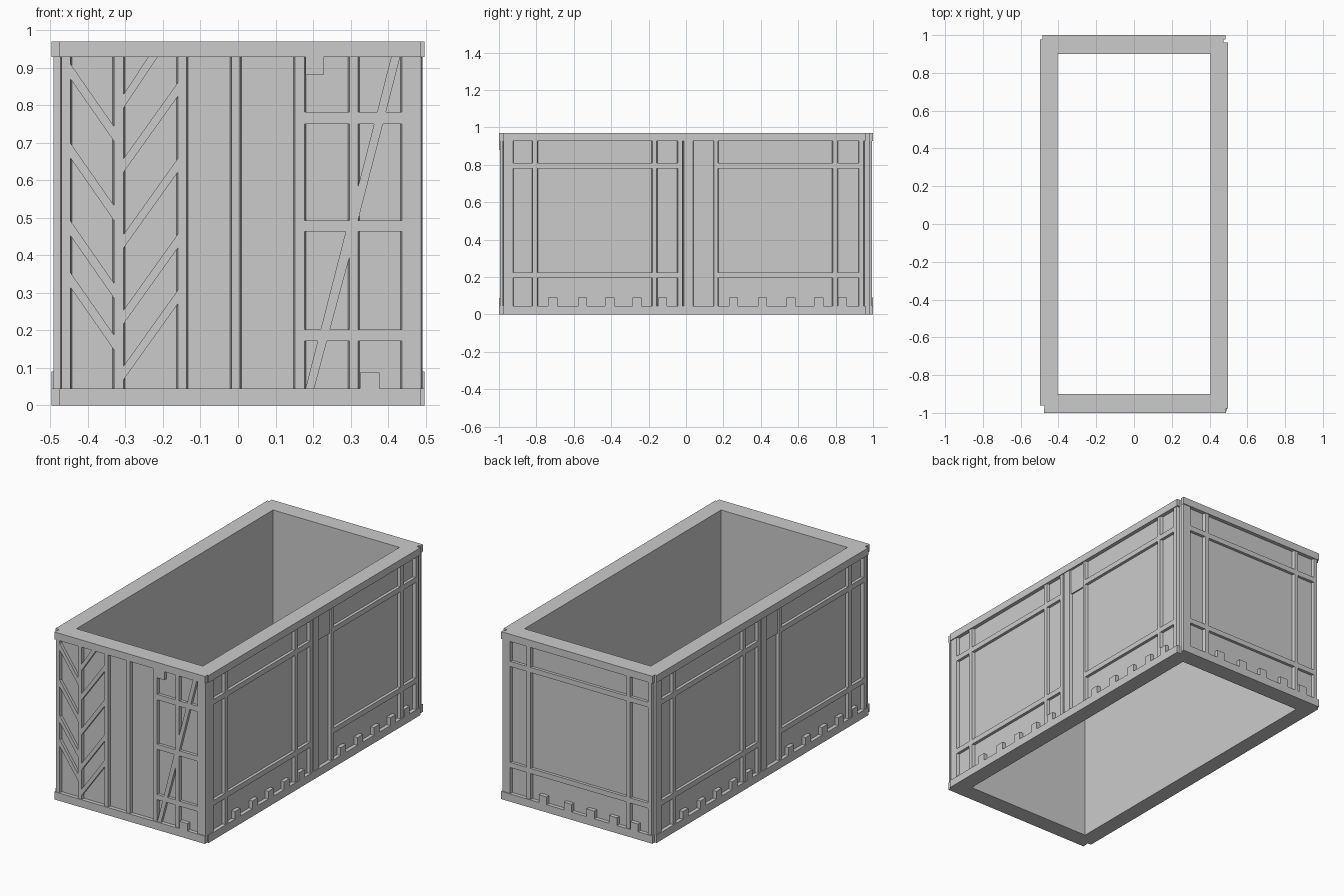
import bpy, bmesh, math
from mathutils import Matrix, Vector

if "Cube" in bpy.data.objects:
    bpy.data.objects.remove(bpy.data.objects["Cube"], do_unlink=True)

mat = bpy.data.materials.new("plain_grey")
mat.use_nodes = True
GREY = (0.6, 0.6, 0.6, 1.0)
mat.diffuse_color = GREY
bsdf = mat.node_tree.nodes["Principled BSDF"]
bsdf.inputs["Base Color"].default_value = GREY
bsdf.inputs["Roughness"].default_value = 0.8

HEIGHT, LOW, HIGH = 0.97, 0.045, 0.928    # total height, rail edges
PANEL, RIB = -0.022, -0.005               # depths measured inward from the rail face


def finish(bm, name):
    bmesh.ops.recalc_face_normals(bm, faces=bm.faces)
    mesh = bpy.data.meshes.new(name)
    bm.to_mesh(mesh)
    bm.free()
    mesh.materials.append(mat)
    obj = bpy.data.objects.new(name, mesh)
    bpy.context.collection.objects.link(obj)
    return obj


def prism(bm, outline, d0, d1, draft=0.0):
    """Extrude an (s, z) outline outward from depth d0 to d1, with drafted sides."""
    mid = sum(p[0] for p in outline) / len(outline)
    back = [bm.verts.new((s + math.copysign(draft, s - mid), -d0, z)) for s, z in outline]
    front = [bm.verts.new((s, -d1, z)) for s, z in outline]
    bm.faces.new(back)
    bm.faces.new(front)
    for i in range(len(outline)):
        j = (i + 1) % len(outline)
        bm.faces.new((back[i], back[j], front[j], front[i]))


def rect(s0, s1, z0, z1):
    return [(s0, z0), (s1, z0), (s1, z1), (s0, z1)]


def wall_part(name, turn, offset, outlines, d0, d1, draft=0.0):
    """One object holding all outlines on the wall facing the given direction."""
    bm = bmesh.new()
    for o in outlines:
        prism(bm, o, d0, d1, draft)
    place = Matrix.Rotation(math.radians(turn), 4, 'Z') @ Matrix.Translation((0, -offset, 0))
    bm.transform(place)
    return finish(bm, name)


def wall(name, turn, offset, span, ribs, bars, blocks):
    s0, s1 = span
    rails = [rect(s0, s1, 0, LOW), rect(s0, s1, HIGH, HEIGHT)]
    wall_part(name + "_rails", turn, offset, rails, PANEL, 0)
    wall_part(name + "_ribs", turn, offset, [rect(a, b, LOW, HIGH) for a, b in ribs],
              PANEL, RIB, 0.004)
    wall_part(name + "_braces", turn, offset, bars, PANEL, RIB)
    wall_part(name + "_blocks", turn, offset, blocks, PANEL, 0)


def cross_bars(ribs, bays, heights):
    """Horizontal bars filling the chosen bays between neighbouring ribs."""
    return [rect(ribs[i][1], ribs[i + 1][0], z0, z1) for i in bays for z0, z1 in heights]


# Hollow wall core, open at top and bottom
bm = bmesh.new()
outer, inner = (0.475, 0.978), (0.405, 0.9)
rings = []
for hx, hy in (outer, inner):
    for z in (0, HEIGHT):
        rings.append([bm.verts.new((sx * hx, sy * hy, z))
                      for sx, sy in ((-1, -1), (1, -1), (1, 1), (-1, 1))])
ob, ot, ib, it = rings
for a, b in ((ob, ot), (ib, it), (ob, ib), (ot, it)):
    for i in range(4):
        j = (i + 1) % 4
        bm.faces.new((a[i], a[j], b[j], b[i]))
finish(bm, "wall_core")

# Long side walls, the same layout turned half round
side_ribs = [(-0.975, -0.925), (-0.82, -0.795), (-0.18, -0.157), (-0.043, -0.02),
             (-0.012, 0.037), (0.15, 0.17), (0.785, 0.81), (0.925, 0.95)]
BAR_Z = [(0.195, 0.225), (0.78, 0.81)]
first_blocks = [-0.713, -0.553, -0.407, -0.262, -0.126]
second_blocks = [0.254, 0.409, 0.561, 0.709, 0.837]


def block_row(centres):
    return [rect(c - 0.025, c + 0.025, LOW, 0.09) for c in centres]


for name, turn in (("right_side", 90), ("left_side", 270)):
    wall(name, turn, 0.497, (-0.978, 0.96), side_ribs,
         cross_bars(side_ribs, (0, 1, 2, 5, 6), BAR_Z), block_row(first_blocks + second_blocks))
    # Shallow plate at the top of the narrow middle bay
    wall_part(name + "_middle_plate", turn, 0.497, [rect(0.037, 0.15, 0.78, HIGH)],
              PANEL, PANEL + 0.008)

# Back wall repeats one half of the side layout
SHIFT = 0.495
back_ribs = [(a + SHIFT, b + SHIFT) for a, b in side_ribs[:4]]
wall("back", 180, 1.0, (-0.484, 0.484), back_ribs,
     cross_bars(back_ribs, (0, 1, 2), BAR_Z), block_row([c + SHIFT for c in first_blocks]))

# Front wall with diagonal bracing
front_ribs = [(-0.47, -0.447), (-0.33, -0.305), (-0.16, -0.137), (-0.017, 0.005),
              (0.152, 0.177), (0.297, 0.32), (0.437, 0.488)]
braces = cross_bars(front_ribs, (4, 5), [(0.172, 0.202), (0.463, 0.493), (0.75, 0.782)])


def slant(s0, s1, z0, z1, width):
    return [(s0, z0 - width), (s1, z1 - width), (s1, z1), (s0, z0)]


# Falling braces, then rising braces
braces += [slant(-0.447, -0.33, z, z - 0.168, 0.04) for z in (0.911, 0.70, 0.493, 0.355)]
braces += [slant(-0.305, -0.16, z, z + 0.203, 0.037) for z in (0.658, 0.456, 0.254, 0.105)]
braces.append([(-0.305, 0.792), (-0.215, HIGH), (-0.24, HIGH), (-0.305, 0.829)])
# Long steep braces of the right-hand bays
braces.append([(0.32, 0.493), (0.432, HIGH), (0.408, HIGH), (0.32, 0.583)])
braces.append([(0.18, LOW), (0.203, LOW), (0.297, 0.395), (0.297, 0.463), (0.287, 0.463)])
wall("front", 0, 1.0, (-0.477, 0.488), front_ribs, braces,
     [rect(0.325, 0.377, LOW, 0.088), rect(0.18, 0.228, 0.88, HIGH)])
